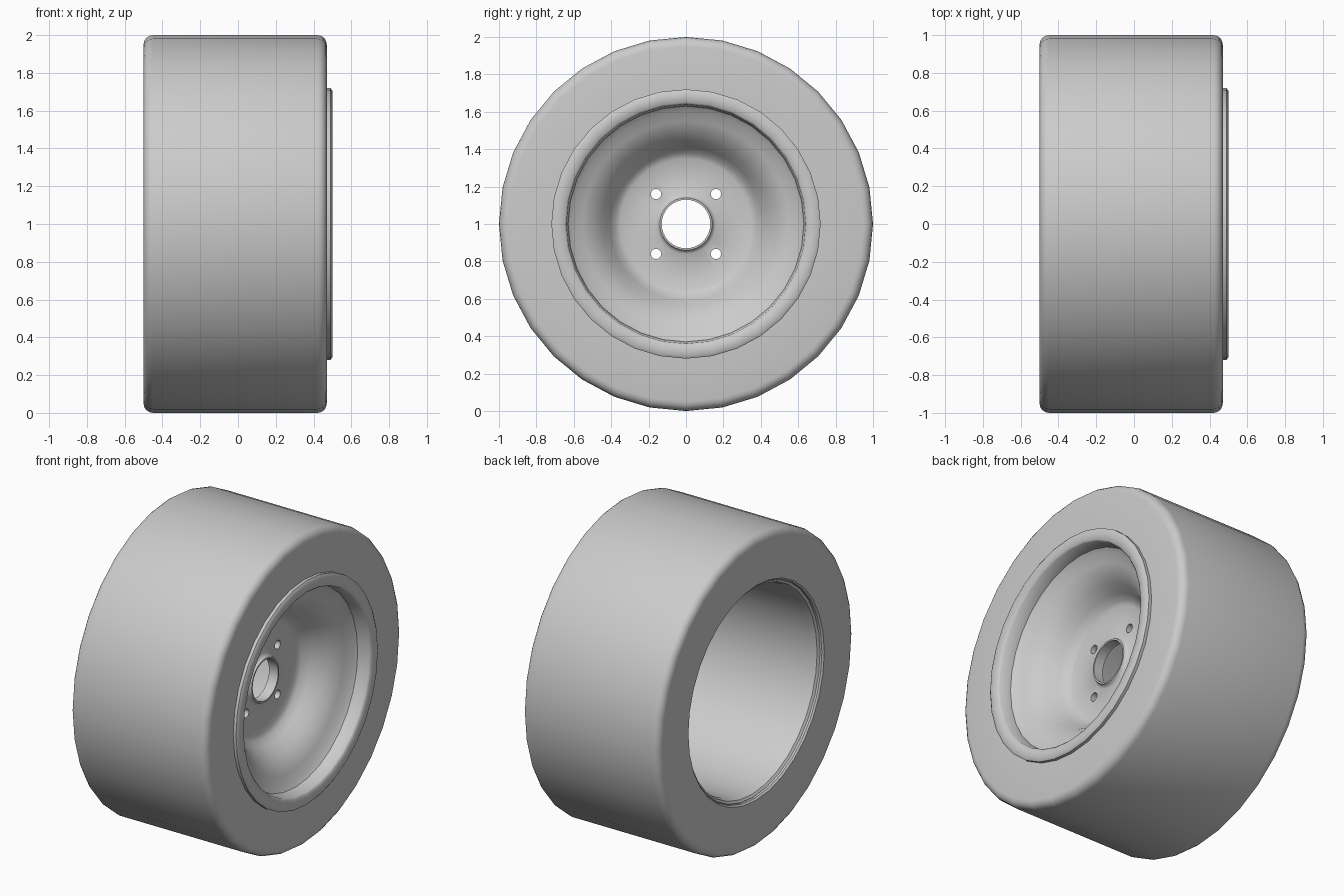
import bpy, bmesh, math

if "Cube" in bpy.data.objects:
    bpy.data.objects.remove(bpy.data.objects["Cube"])

SEG = 32
HUB_Z = 1.0


def finish(obj, angle=40):
    bpy.ops.object.select_all(action='DESELECT')
    obj.select_set(True)
    bpy.context.view_layer.objects.active = obj
    bpy.ops.object.shade_smooth_by_angle(angle=math.radians(angle))


def lathe(name, profile):
    """Revolve a closed (x, radius) profile around the wheel axle."""
    bm = bmesh.new()
    rings = []
    for i in range(SEG):
        a = 2 * math.pi * i / SEG
        rings.append([bm.verts.new((x, r * math.sin(a), HUB_Z + r * math.cos(a)))
                      for x, r in profile])
    n = len(profile)
    for i in range(SEG):
        p, q = rings[i], rings[(i + 1) % SEG]
        for j in range(n):
            k = (j + 1) % n
            bm.faces.new((p[j], p[k], q[k], q[j]))
    bmesh.ops.recalc_face_normals(bm, faces=bm.faces)
    mesh = bpy.data.meshes.new(name)
    bm.to_mesh(mesh)
    bm.free()
    obj = bpy.data.objects.new(name, mesh)
    bpy.context.collection.objects.link(obj)
    return obj


def corner(cx, cr, rad, start, end, steps=4):
    """Rounded shoulder points."""
    return [(cx + rad * math.cos(math.radians(start + (end - start) * t / steps)),
             cr + rad * math.sin(math.radians(start + (end - start) * t / steps)))
            for t in range(steps + 1)]


# Tire: flat tread with rounded shoulders
tire = lathe("tire", [(0.47, 0.68)] + corner(0.42, 0.95, 0.05, 0, 90)
             + corner(-0.45, 0.95, 0.05, 90, 180) + [(-0.5, 0.69), (-0.49, 0.68)])
finish(tire)

# Rim barrel: sleeve inside the tire, open at the back
barrel = lathe("rim_barrel", [(0.42, 0.685), (-0.47, 0.685), (-0.48, 0.675),
                              (-0.47, 0.66), (-0.43, 0.65), (0.42, 0.65)])
finish(barrel)

# Wheel dish: outer lip, step, curved bowl and hub plate
front = [(0.46, 0.72), (0.49, 0.72), (0.50, 0.705), (0.495, 0.65), (0.485, 0.64),
         (0.41, 0.63), (0.385, 0.60), (0.365, 0.55), (0.335, 0.50), (0.285, 0.45),
         (0.225, 0.41), (0.185, 0.38), (0.17, 0.35), (0.17, 0.16),
         (0.18, 0.145), (0.195, 0.14), (0.195, 0.13)]
back = [(0.13, 0.13), (0.14, 0.35), (0.19, 0.41), (0.25, 0.45), (0.30, 0.50),
        (0.335, 0.56), (0.36, 0.62), (0.38, 0.66), (0.46, 0.67)]
dish = lathe("wheel_dish", front + back)

# Four bolt holes
for sy in (-1, 1):
    for sz in (-1, 1):
        bpy.ops.mesh.primitive_cylinder_add(
            vertices=12, radius=0.028, depth=0.3,
            location=(0.16, sy * 0.16, HUB_Z + sz * 0.16), rotation=(0, math.pi / 2, 0))
        cutter = bpy.context.object
        cutter.name = "bolt_hole_cutter"
        mod = dish.modifiers.new("bolt_hole", 'BOOLEAN')
        mod.object = cutter
        mod.operation = 'DIFFERENCE'
        mod.solver = 'EXACT'
        bpy.context.view_layer.objects.active = dish
        bpy.ops.object.modifier_apply(modifier=mod.name)
        bpy.data.objects.remove(cutter, do_unlink=True)
finish(dish)
